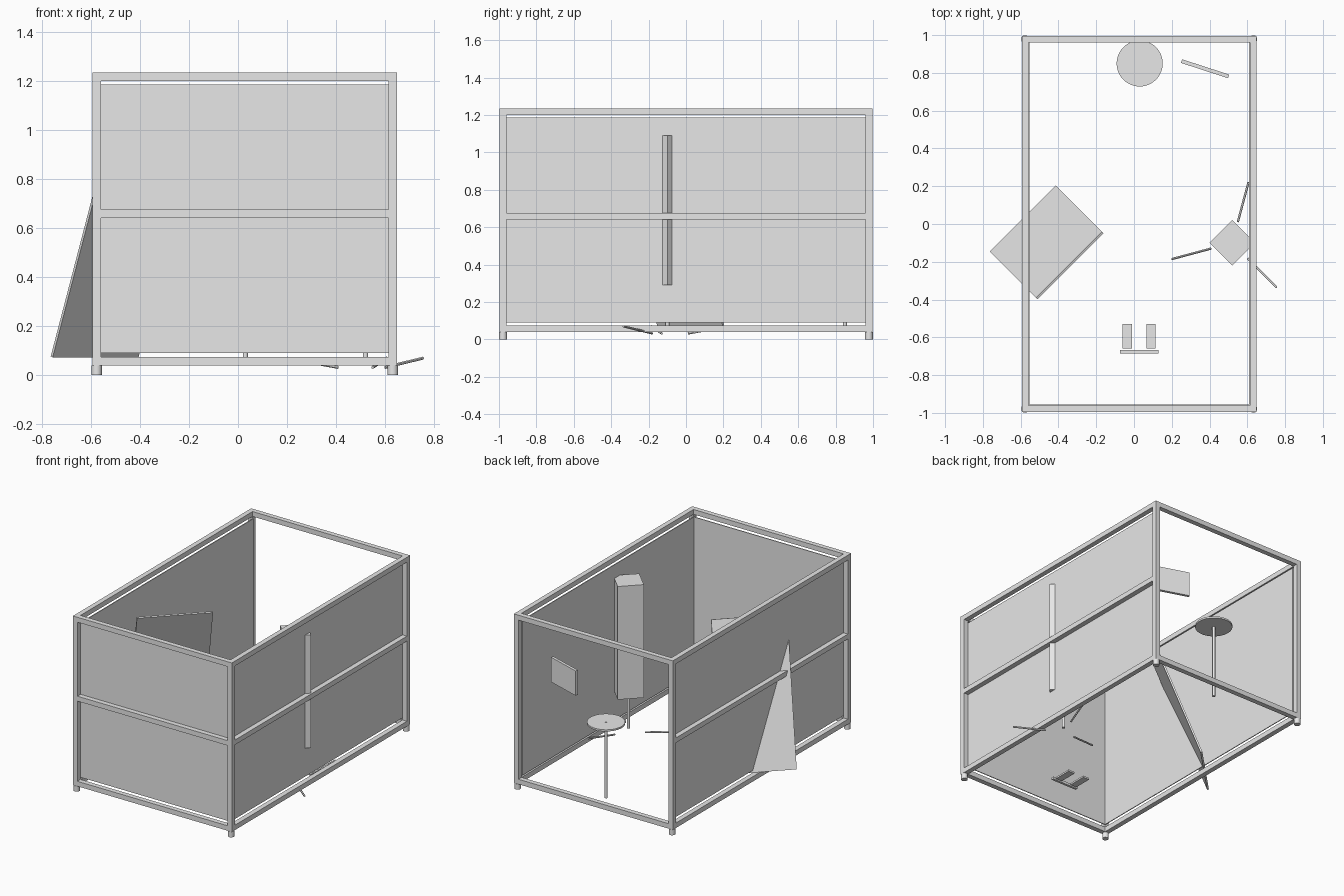
import bpy
from math import radians, cos, sin
from mathutils import Matrix, Vector

cube = bpy.data.objects.get("Cube")
if cube:
    bpy.data.objects.remove(cube, do_unlink=True)

grey = bpy.data.materials.new("light_grey")
grey.use_nodes = True
grey.diffuse_color = (0.8, 0.8, 0.8, 1)
grey.node_tree.nodes["Principled BSDF"].inputs["Base Color"].default_value = (0.8, 0.8, 0.8, 1)


def box(name, lo, hi, turn=0):
    """Box between two corners, turned about its own vertical axis."""
    lo, hi = Vector(lo), Vector(hi)
    bpy.ops.mesh.primitive_cube_add(size=1)
    ob = bpy.context.object
    ob.name = name
    ob.data.transform(Matrix.Diagonal((*(hi - lo), 1)))
    ob.location = (lo + hi) / 2
    ob.rotation_euler.z = radians(turn)
    ob.data.materials.append(grey)
    return ob


def rod(name, start, end, radius, sides=16):
    """Cylinder between two points."""
    start, end = Vector(start), Vector(end)
    axis = end - start
    bpy.ops.mesh.primitive_cylinder_add(vertices=sides, radius=radius, depth=axis.length)
    bpy.ops.object.shade_smooth_by_angle()
    ob = bpy.context.object
    ob.name = name
    ob.location = (start + end) / 2
    ob.rotation_euler = axis.to_track_quat('Z', 'Y').to_euler()
    ob.data.materials.append(grey)
    return ob


# Booth frame: outer and inner edges of the posts
X0, X1, Y0, Y1 = -0.594, 0.649, -0.996, 0.996
W = 0.035
BOTTOM, MIDDLE, TOP = 0.04, 0.642, 1.2
xi0, xi1, yi0, yi1 = X0 + W, X1 - W, Y0 + W, Y1 - W

# Corner posts with round feet
for px, side in ((X0, "right"), (xi1, "left")):
    for py, end in ((Y0, "front"), (yi1, "back")):
        box(f"{end}_{side}_post", (px, py, BOTTOM), (px + W, py + W, TOP + W))
        c = (px + W / 2, py + W / 2)
        rod(f"{end}_{side}_foot", (*c, 0), (*c, BOTTOM), 0.021, 24)

# Horizontal rails; the open back has no middle rail
for z, level in ((BOTTOM, "bottom"), (MIDDLE, "middle"), (TOP, "top")):
    box(f"right_{level}_rail", (X0, yi0, z), (xi0, yi1, z + W))
    box(f"left_{level}_rail", (xi1, yi0, z), (X1, yi1, z + W))
    box(f"front_{level}_rail", (xi0, Y0, z), (xi1, yi0, z + W))
    if level != "middle":
        box(f"back_{level}_rail", (xi0, yi1, z), (xi1, Y1, z + W))

# Wall panels along the inner side of the rails
T, PZ0, PZ1 = 0.006, 0.09, 1.186
box("right_wall_panel", (xi0, yi0, PZ0), (xi0 + T, yi1, PZ1))
box("left_wall_panel", (xi1 - T, yi0, PZ0), (xi1, yi1, PZ1))
box("front_wall_panel", (xi0, yi0, PZ0), (xi1, yi0 + T, PZ1))

# Leaning board passing through the right wall
corner = Vector((-0.76, -0.15, 0.075))
across = Vector((0.35, 0.35, 0))
rise = Vector((0.245, -0.245, 0.94))
mesh = bpy.data.meshes.new("leaning_board")
mesh.from_pydata([corner, corner + across, corner + across + rise, corner + rise],
                 [], [(0, 1, 2, 3)])
board = bpy.data.objects.new("leaning_board", mesh)
bpy.context.collection.objects.link(board)
mesh.materials.append(grey)
solid = board.modifiers.new("thickness", 'SOLIDIFY')
solid.thickness = 0.012
solid.offset = 0

# Square column on a stand with three splayed legs
cx, cy = 0.52, -0.1
h = 0.085
box("column", (cx - h, cy - h, 0.29), (cx + h, cy + h, 1.09), 45)
rod("column_pole", (cx, cy, 0.045), (cx, cy, 0.3), 0.011)
for i in range(3):
    a = radians(75 + 120 * i)
    d = Vector((cos(a), sin(a), 0))
    base = Vector((cx, cy, 0))
    rod(f"stand_leg_{i + 1}", base + d * 0.115 + Vector((0, 0, 0.032)),
        base + d * 0.332 + Vector((0, 0, 0.07)), 0.006, 12)

# Round table
rod("table_top", (0.03, 0.85, 0.57), (0.03, 0.85, 0.582), 0.122, 48)
rod("table_pole", (0.03, 0.85, 0.045), (0.03, 0.85, 0.584), 0.01)

# Upright screen beside the table
box("screen", (0.245, 0.812, 0.715), (0.507, 0.832, 0.89), -18)

# Low foot plates with a crossbar
for x, side in ((-0.035, "right"), (0.09, "left")):
    box(f"{side}_foot_plate", (x - 0.025, -0.66, 0.058), (x + 0.025, -0.53, 0.07))
box("foot_crossbar", (-0.075, -0.685, 0.055), (0.13, -0.668, 0.072))
